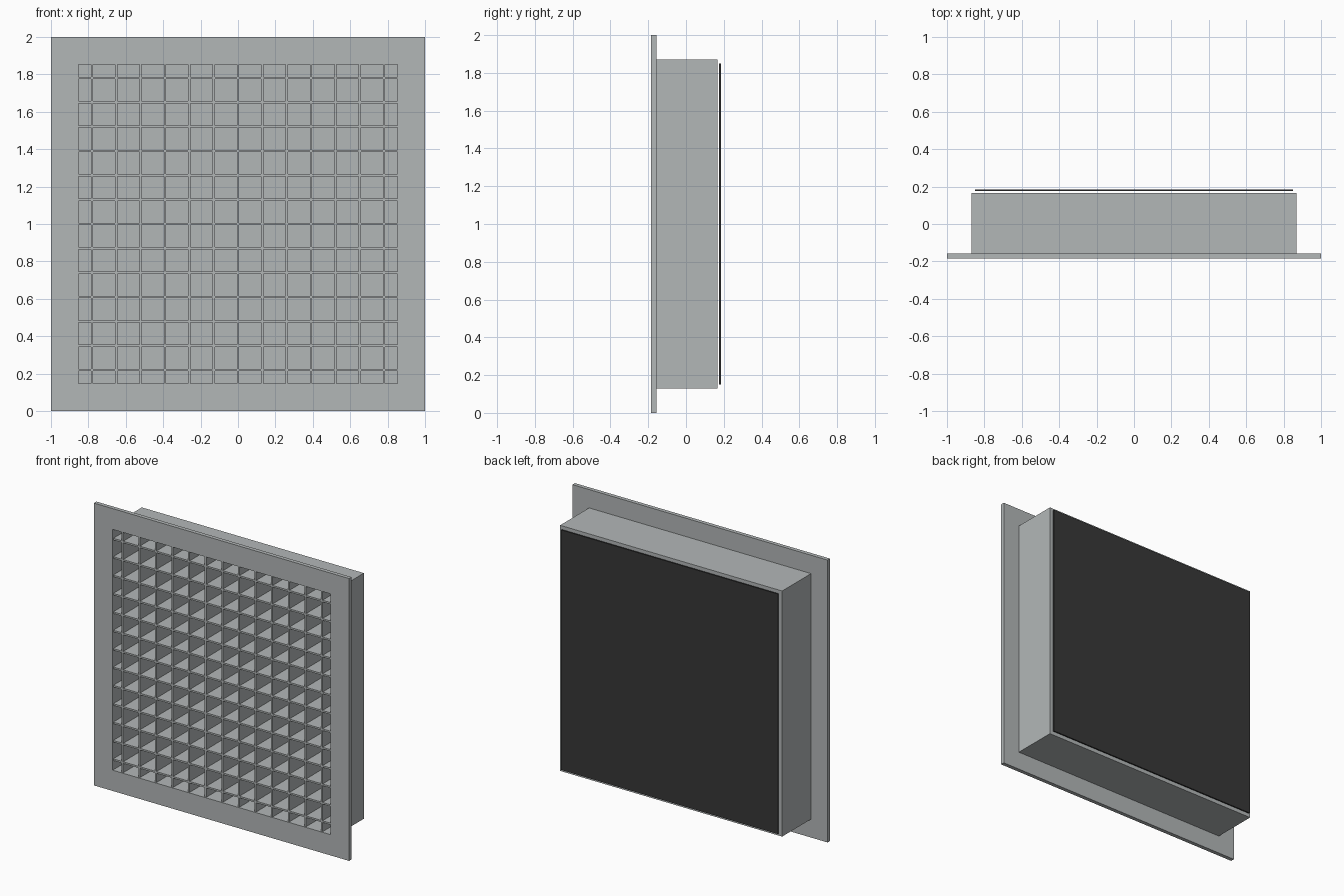
import bpy, bmesh

if "Cube" in bpy.data.objects:
    bpy.data.objects.remove(bpy.data.objects["Cube"])

CZ = 1.0                      # height of the grille centre
OPEN = 0.853                  # half size of the opening
PITCH, BAR = 0.1302, 0.012    # louvre spacing and blade thickness


def material(name, rgb):
    m = bpy.data.materials.new(name)
    m.diffuse_color = (*rgb, 1)
    m.use_nodes = True
    m.node_tree.nodes["Principled BSDF"].inputs["Base Color"].default_value = m.diffuse_color
    return m


GREY = material("satin grey", (0.45, 0.475, 0.478))
BLACK = material("filter black", (0.039, 0.039, 0.039))


def finish(name, bm, mat):
    bmesh.ops.recalc_face_normals(bm, faces=bm.faces)
    me = bpy.data.meshes.new(name)
    bm.to_mesh(me)
    bm.free()
    me.materials.append(mat)
    ob = bpy.data.objects.new(name, me)
    bpy.context.collection.objects.link(ob)
    return ob


def add_box(bm, x0, x1, y0, y1, z0, z1):
    vs = bmesh.ops.create_cube(bm, size=1)["verts"]
    for v in vs:
        v.co = (x1 if v.co.x > 0 else x0,
                y1 if v.co.y > 0 else y0,
                z1 if v.co.z > 0 else z0)


def square_ring(name, outer, inner, y0, y1):
    """Square frame with a through opening."""
    bm = bmesh.new()
    corners = [(-1, -1), (1, -1), (1, 1), (-1, 1)]
    loops = [[bm.verts.new((sx * r, y, CZ + sz * r)) for sx, sz in corners]
             for r, y in ((outer, y0), (outer, y1), (inner, y1), (inner, y0))]
    for a in range(4):
        b = (a + 1) % 4
        for i in range(4):
            j = (i + 1) % 4
            bm.faces.new((loops[a][i], loops[a][j], loops[b][j], loops[b][i]))
    return finish(name, bm, GREY)


# Front flange and the duct sleeve behind it
square_ring("front_flange", 1.0, OPEN, -0.185, -0.157)
square_ring("duct_sleeve", 0.87, OPEN, -0.157, 0.166)

# Egg-crate core: crossing vertical and horizontal blades
F, B = -0.178, 0.152
for name, vertical in (("vertical_blades", True), ("horizontal_blades", False)):
    bm = bmesh.new()
    for i in range(-6, 7):
        lo, hi = i * PITCH - BAR / 2, i * PITCH + BAR / 2
        if vertical:
            add_box(bm, lo, hi, F, B, CZ - OPEN, CZ + OPEN)
        else:
            add_box(bm, -OPEN, OPEN, F, B, CZ + lo, CZ + hi)
    finish(name, bm, GREY)

# Back panel closing the sleeve
bm = bmesh.new()
add_box(bm, -OPEN, OPEN, 0.152, 0.166, CZ - OPEN, CZ + OPEN)
finish("back_panel", bm, GREY)

# Dark filter sheet just behind the sleeve
bm = bmesh.new()
add_box(bm, -0.85, 0.85, 0.176, 0.185, CZ - 0.85, CZ + 0.85)
finish("filter_sheet", bm, BLACK)
